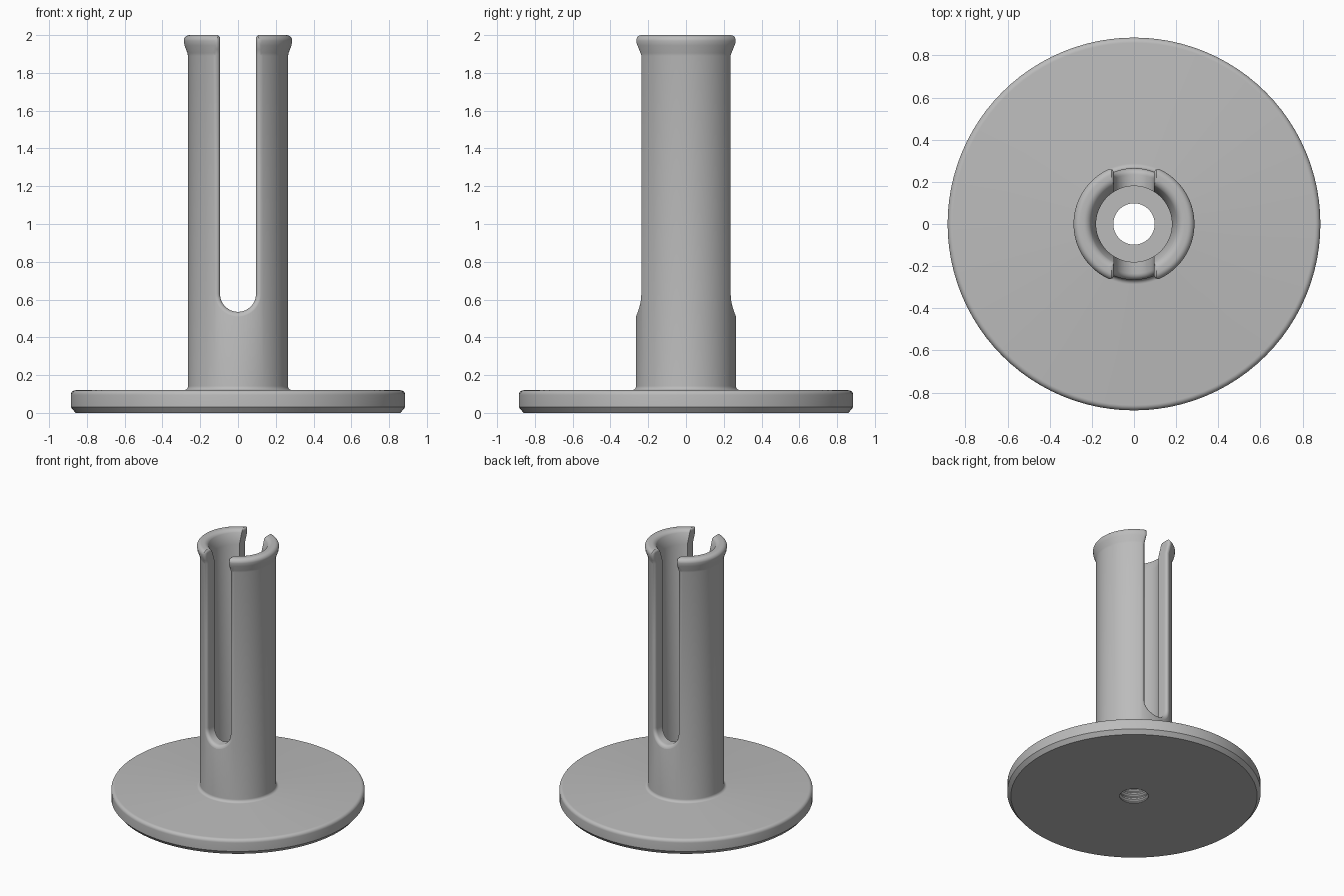
import bpy
import bmesh
from math import sin, cos, pi, radians, sqrt

cube = bpy.data.objects.get("Cube")
if cube:
    bpy.data.objects.remove(cube)

TUBE_R, RIM_R, SLOT_R, SLOT_Z = 0.265, 0.287, 0.095, 0.63
ROUND = 0.03
SEGMENTS = 96

grey = bpy.data.materials.new("plain grey")
grey.use_nodes = True
colour = (0.5, 0.5, 0.5, 1)
grey.diffuse_color = colour
grey.node_tree.nodes["Principled BSDF"].inputs["Base Color"].default_value = colour


def skin(name, rings, closed):
    """Join equal rings of points; closed links last to first, else caps are added."""
    bm = bmesh.new()
    loops = [[bm.verts.new(p) for p in ring] for ring in rings]
    n = len(loops[0])
    pairs = list(zip(loops, loops[1:]))
    if closed:
        pairs.append((loops[-1], loops[0]))
    else:
        bm.faces.new(loops[0])
        bm.faces.new(loops[-1])
    for a, b in pairs:
        for i in range(n):
            j = (i + 1) % n
            bm.faces.new((a[i], a[j], b[j], b[i]))
    bmesh.ops.recalc_face_normals(bm, faces=bm.faces)
    mesh = bpy.data.meshes.new(name)
    bm.to_mesh(mesh)
    bm.free()
    obj = bpy.data.objects.new(name, mesh)
    mesh.materials.append(grey)
    bpy.context.collection.objects.link(obj)
    return obj


def arc(cx, cz, r, start, end, steps=6):
    angles = [radians(start + (end - start) * i / steps) for i in range(steps + 1)]
    return [(cx + r * cos(a), cz + r * sin(a)) for a in angles]


# Turned profile: flange, tube, flared rim, bore and threaded hole
profile = [(0.86, 0), (0.885, 0.03)]
profile += arc(0.86, 0.095, 0.025, 0, 90)
profile += arc(TUBE_R + 0.022, 0.142, 0.022, 270, 180)
profile += [(TUBE_R, 1.89), (0.268, 1.905), (0.283, 1.945)]
profile += arc(RIM_R - 0.03, 1.97, 0.03, 0, 90)
profile += arc(0.24, 1.96, 0.04, 90, 150)
profile += [(0.18, 1.9), (0.18, 0.12)]
for i in range(3):
    z = 0.12 - i * 0.04
    profile += [(0.098, z), (0.098, z - 0.01), (0.112, z - 0.02), (0.112, z - 0.025)]
profile.append((0.1, 0))

rings = []
for i in range(SEGMENTS):
    a = 2 * pi * i / SEGMENTS
    rings.append([(r * cos(a), r * sin(a), z) for r, z in profile])
holder = skin("flanged_slotted_post", rings, True)


# Slot cutter: U outline that widens along a rounded lip at the tube surface
def outer(z):
    return TUBE_R + (RIM_R - TUBE_R) * min(max((z - 1.895) / 0.06, 0), 1)


def top_flare(z):
    t = min(max((z - 1.982) / 0.018, 0), 0.95)
    return 0.018 * (1 - sqrt(1 - t * t)) + max(z - 2, 0)


side_z = [2.05, 2.0, 1.995, 1.989, 1.982, 1.955, 1.925, 1.895, 1.3]


def outline(depth, spread, flat_y=None):
    half = SLOT_R + spread
    right = [(half + top_flare(z), z) for z in side_z]
    bottom = arc(0, SLOT_Z, half, 0, -180, 24)
    left = [(-x, z) for x, z in reversed(right)]
    ring = []
    for x, z in right + bottom + left:
        r = outer(z) + depth
        ring.append((x, flat_y or sqrt(r * r - x * x), z))
    return ring


steps = [(ROUND * (sin(a) - 1), ROUND * (1 - cos(a)))
         for a in [radians(d) for d in (0, 15, 30, 45, 60, 75)]]
steps.append((0.01, 0.06))
back = [outline(d, s) for d, s in steps] + [outline(0, 0.06, 0.4)]
front = [[(x, -y, z) for x, y, z in ring] for ring in reversed(back)]
cutter = skin("slot_cutter", front + back, False)
cutter.hide_render = True

cut = holder.modifiers.new("slot", 'BOOLEAN')
cut.operation = 'DIFFERENCE'
cut.solver = 'EXACT'
cut.object = cutter

bpy.ops.object.select_all(action='DESELECT')
bpy.context.view_layer.objects.active = holder
holder.select_set(True)
bpy.ops.object.modifier_apply(modifier="slot")
bpy.data.objects.remove(cutter)
bpy.ops.object.shade_smooth_by_angle(angle=radians(32))
